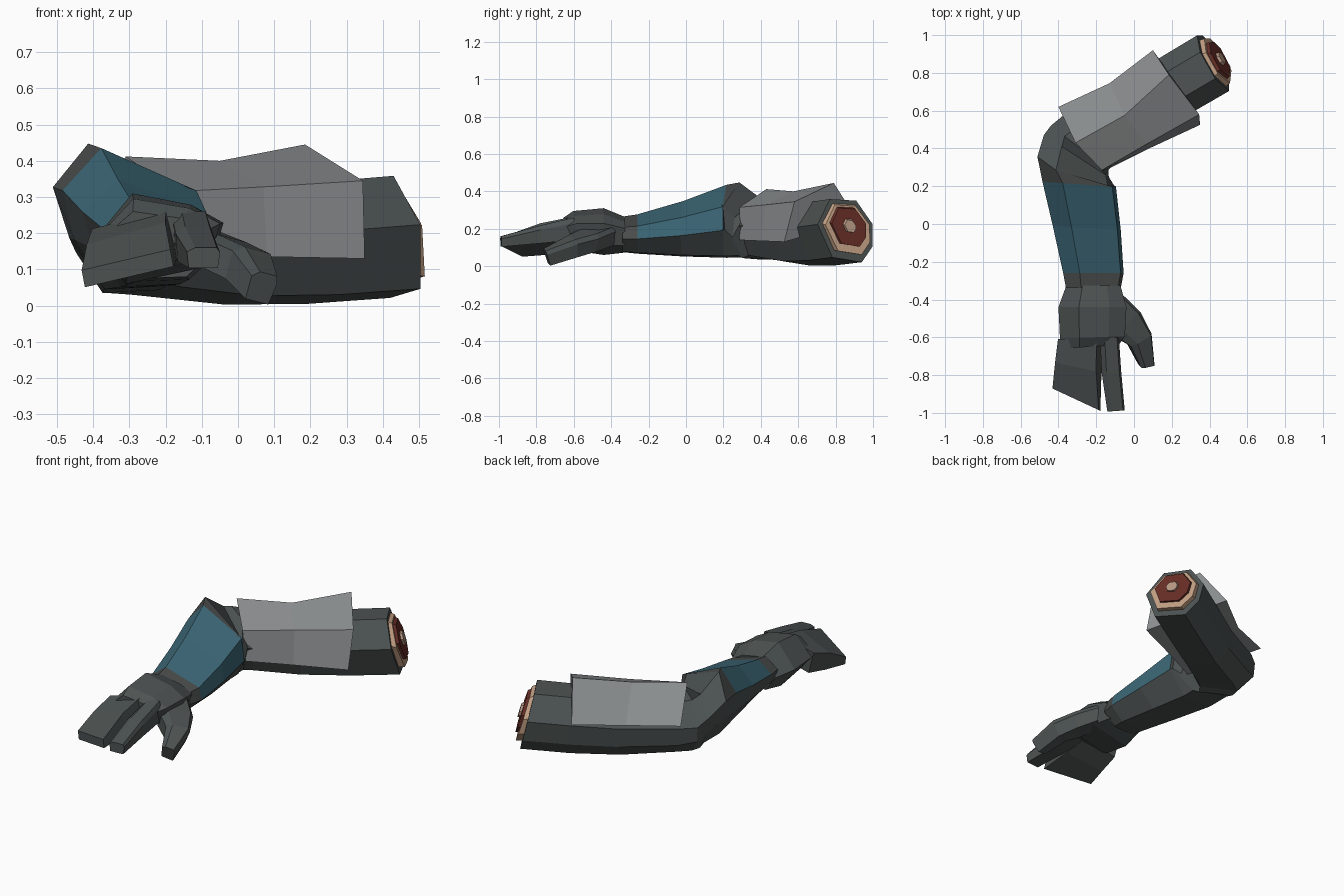
import bpy, bmesh, math
from mathutils import Vector

if "Cube" in bpy.data.objects:
    bpy.data.objects.remove(bpy.data.objects["Cube"])


def mat(name, rgb):
    m = bpy.data.materials.new(name)
    m.diffuse_color = (*rgb, 1)
    m.use_nodes = True
    m.node_tree.nodes["Principled BSDF"].inputs["Base Color"].default_value = m.diffuse_color
    return m


SLEEVE = mat("dark grey cloth", (0.074, 0.086, 0.085))
TRIM = mat("charcoal trim", (0.07, 0.074, 0.073))
BLUE = mat("teal panel", (0.045, 0.135, 0.18))
PLATE = mat("light grey armour", (0.25, 0.262, 0.268))
SKIN = mat("skin", (0.56, 0.36, 0.235))
FLESH = mat("dark red flesh", (0.14, 0.027, 0.02))
BONE = mat("bone", (0.5, 0.33, 0.24))


def ring(c, half_w, half_h, across, profile, roll=0, tilt=0):
    """Profile scaled around c; across = heading of its width, tilt leans the top forward."""
    a, r, t = (math.radians(v) for v in (across, roll, tilt))
    right = Vector((math.cos(a), math.sin(a), 0))
    fwd = Vector((-math.sin(a), math.cos(a), 0))
    up = Vector((0, 0, math.cos(t))) + fwd * math.sin(t)
    out = []
    for u, v in profile:
        u, v = u * half_w, v * half_h
        out.append(Vector(c) + right * (u * math.cos(r) - v * math.sin(r))
                   + up * (u * math.sin(r) + v * math.cos(r)))
    return out


def loft(name, rings, mats, rule=lambda j, i: 0):
    """Skin closed rings, cap both ends; rule(segment, side) gives the material."""
    bm = bmesh.new()
    rows = [[bm.verts.new(p) for p in r] for r in rings]
    n = len(rows[0])
    for j in range(len(rows) - 1):
        for i in range(n):
            k = (i + 1) % n
            f = bm.faces.new((rows[j][i], rows[j][k], rows[j + 1][k], rows[j + 1][i]))
            f.material_index = rule(j, i)
    bm.faces.new(rows[0])
    bm.faces.new(rows[-1])
    bmesh.ops.recalc_face_normals(bm, faces=bm.faces)
    me = bpy.data.meshes.new(name)
    bm.to_mesh(me)
    bm.free()
    for m in mats:
        me.materials.append(m)
    ob = bpy.data.objects.new(name, me)
    bpy.context.collection.objects.link(ob)
    return ob


# cross-sections: left, top, right, bottom
FORE = [(-1, .4), (-.45, 1), (.9, .4), (1, -.25), (.5, -.95), (-.4, -1), (-.83, -.3)]
ELBOW = [(-.97, .15), (-.5, .95), (.45, 1), (1, .2), (.6, -.85), (-.45, -1), (-.93, -.4)]
UPPER = [(-1, .2), (-.5, .95), (.45, 1), (1, .2), (.6, -.85), (-.45, -1), (-.9, -.5)]
HAND = [(-1, -.05), (-.4, 1), (.5, .75), (1, .35), (.8, -.6), (-.5, -1)]
FINGER = [(-1, .6), (-.5, 1), (.8, 1), (1, .5), (.85, -1), (-.9, -1)]
BOX = [(-1, 1), (1, 1), (1, -1), (-1, -1)]

# forearm, with teal panels over the top three sides
forearm = [
    ring((-.215, -.34, .17), .145, .095, 0, FORE),
    ring((-.215, -.26, .172), .16, .105, 0, FORE),
    ring((-.25, -.02, .2), .18, .148, -3, FORE),
    ring((-.29, .21, .24), .195, .195, -4, FORE),
    ring((-.308, .285, .247), .215, .205, -24, FORE, 0, -12),
    ring((-.305, .36, .195), .205, .16, -33, FORE),
]


def panel(j, i):
    if j in (1, 2) and i < 3:
        return 1
    return 2 if j in (0, 3) and i < 3 else 0


loft("forearm", forearm, [SLEEVE, BLUE, TRIM], panel)

# elbow and upper arm sleeve, its open end leaning back at the top
END = Vector((.425, .855, .19))
loft("upper_arm", [
    ring((-.305, .36, .195), .205, .16, -33, FORE),
    ring((-.29, .405, .19), .195, .155, -38, ELBOW),
    ring((-.235, .45, .18), .185, .15, -48, UPPER),
    ring((0, .6, .163), .165, .16, -60, UPPER),
    ring((.23, .74, .175), .168, .17, -60, UPPER),
    ring(END, .17, .173, -60, UPPER, 0, -13),
], [SLEEVE])

# armour shell: back edge, ridge, front ridge, front lower edge per station
loft("arm_armour", [
    [Vector(p) for p in s] for s in (
        [(-.40, .62, .25), (-.31, .43, .412), (-.17, .285, .315), (-.15, .285, .14)],
        [(-.13, .745, .23), (-.05, .575, .40), (.07, .425, .328), (.08, .4, .135)],
        [(.10, .92, .24), (.185, .79, .445), (.345, .58, .345), (.35, .525, .13)])
], [PLATE])

# stump layers at the open end
AXIS = Vector((.845, .487, -.22))


def layer(name, m, steps, drop=0.0):
    loft(name, [ring(END + AXIS * d + Vector((0, 0, drop)), .17 * s, .173 * s, -60, UPPER, 0, -16)
                for d, s in steps], [m])


layer("stump_skin", SKIN, [(-.03, .86), (.026, .8)], .01)
layer("stump_flesh", FLESH, [(.0, .66), (.038, .62)], .026)
layer("stump_bone", BONE, [(.01, .26), (.05, .2)], .034)

# palm and knuckles
loft("hand", [
    ring((-.215, -.325, .168), .143, .095, 0, HAND),
    ring((-.22, -.44, .185), .18, .125, 0, HAND),
    ring((-.22, -.60, .19), .172, .105, 2, HAND),
    ring((-.23, -.65, .185), .15, .075, 4, HAND),
], [SLEEVE])

# joined outer fingers
loft("outer_fingers", [
    ring((-.285, -.61, .175), .105, .065, 0, BOX, 14),
    ring((-.295, -.76, .145), .115, .056, -12, BOX, 15),
    ring((-.305, -.93, .103), .138, .024, -25, BOX, 12),
], [SLEEVE])

# index finger
loft("index_finger", [
    ring((-.13, -.60, .2), .05, .06, 0, FINGER),
    ring((-.12, -.78, .17), .052, .048, 2, FINGER),
    ring((-.095, -.99, .132), .046, .028, 4, FINGER),
], [SLEEVE])

# thumb, with the web towards the palm
loft("thumb", [
    ring((-.095, -.43, .16), .065, .05, 55, FINGER),
    ring((-.04, -.53, .142), .095, .05, 42, FINGER, -12),
    ring((.03, -.612, .108), .066, .05, 28, FINGER, -14, -15),
    ring((.066, -.745, .05), .038, .043, 8, FINGER, -15, -20),
], [SLEEVE])
